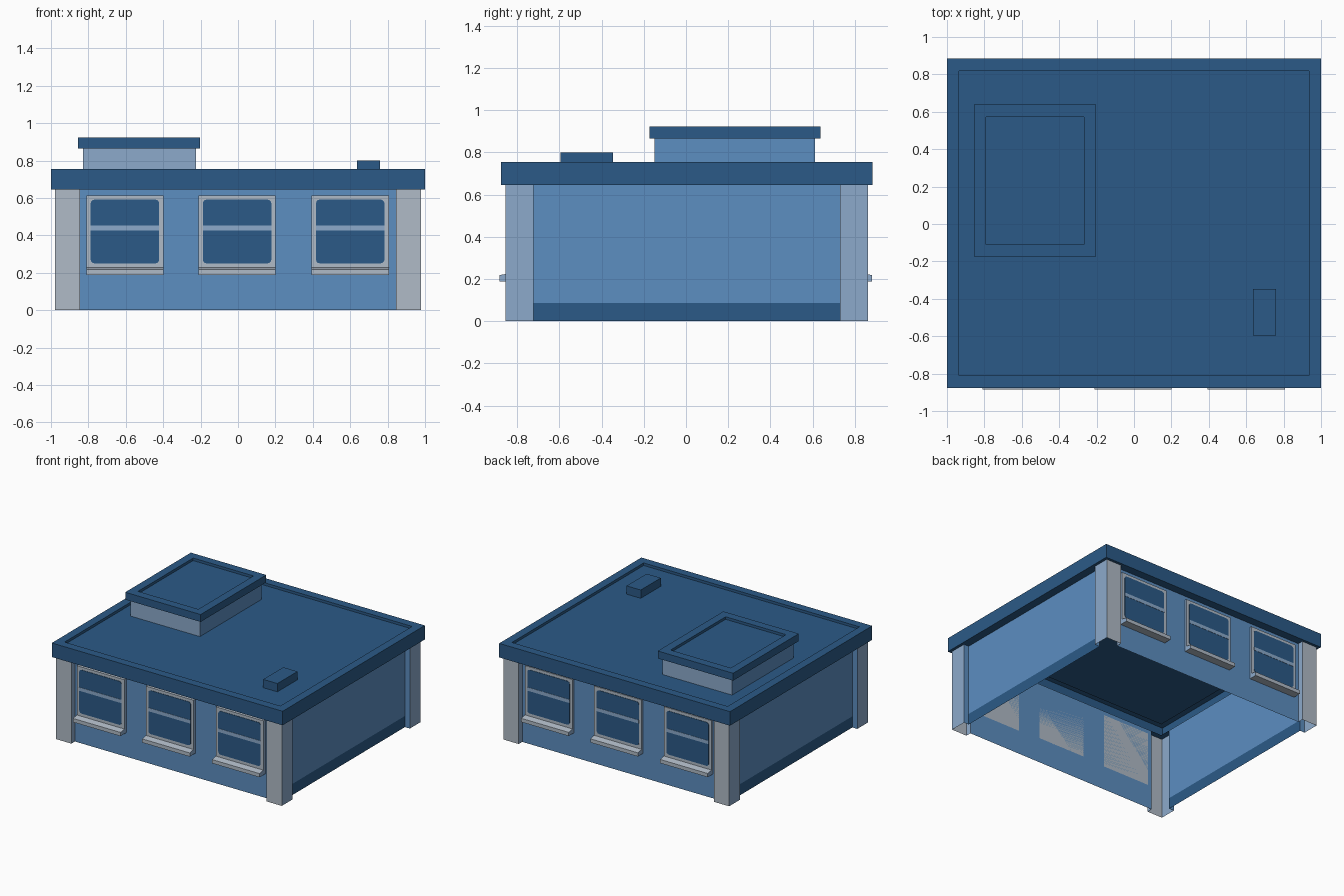
import bpy, bmesh, math

if "Cube" in bpy.data.objects:
    bpy.data.objects.remove(bpy.data.objects["Cube"])


def srgb(r, g, b):
    return tuple(((c / 255 + 0.055) / 1.055) ** 2.4 for c in (r, g, b)) + (1.0,)


def material(name, rgb):
    m = bpy.data.materials.new(name)
    m.diffuse_color = srgb(*rgb)
    m.use_nodes = True
    m.node_tree.nodes["Principled BSDF"].inputs["Base Color"].default_value = m.diffuse_color
    return m


ROOF, WALL, PALE, GREY = 0, 1, 2, 3
MATS = [material("dark blue", (43, 90, 135)), material("mid blue", (92, 142, 193)),
        material("pale blue", (140, 170, 203)), material("pale grey", (176, 187, 199))]
CY = 0.004  # the building sits slightly off centre because of the sills


def mesh_from_bm(name, bm, rule):
    """Colour the faces by a rule on normal and centre, return the mesh."""
    bm.normal_update()
    for f in bm.faces:
        f.material_index = rule(f.normal, f.calc_center_median())
    me = bpy.data.meshes.new(name)
    bm.to_mesh(me)
    bm.free()
    for m in MATS:
        me.materials.append(m)
    return me


def place(name, me, loc=(0, 0, 0), turn=0.0):
    ob = bpy.data.objects.new(name, me)
    ob.location = loc
    ob.rotation_euler.z = turn
    bpy.context.collection.objects.link(ob)
    return ob


def loft(name, loops, rule, cap=False):
    """Join stacked closed loops into a skin, optionally closing the last."""
    bm = bmesh.new()
    rows = [[bm.verts.new(p) for p in loop] for loop in loops]
    for a, b in zip(rows, rows[1:]):
        n = len(a)
        for i in range(n):
            j = (i + 1) % n
            bm.faces.new((a[i], a[j], b[j], b[i]))
    if cap:
        bm.faces.new(rows[-1])
    return mesh_from_bm(name, bm, rule)


def prism(name, outline, axis, lo, hi, rule):
    """Closed prism of a 2D outline pushed along x (y,z outline) or y (x,z outline)."""
    bm = bmesh.new()
    put = (lambda p, t: (t, p[0], p[1])) if axis == "x" else (lambda p, t: (p[0], t, p[1]))
    f = bm.faces.new([bm.verts.new(put(p, lo)) for p in outline])
    ext = bmesh.ops.extrude_face_region(bm, geom=[f], use_keep_orig=True)
    for v in ext["geom"]:
        if isinstance(v, bmesh.types.BMVert):
            v.co["xyz".index(axis)] = hi
    bmesh.ops.recalc_face_normals(bm, faces=bm.faces)
    return mesh_from_bm(name, bm, rule)


def rect(x0, x1, y0, y1, z):
    return [(x0, y0, z), (x1, y0, z), (x1, y1, z), (x0, y1, z)]


def flat_roof(name, x0, x1, y0, y1, z0, z1, rim=0.065, sink=0.02):
    """Slab with a raised rim around a sunken top, open underneath."""
    def inset(d, z):
        return rect(x0 + d, x1 - d, y0 + d, y1 - d, z)
    loops = [inset(rim, z0), inset(0, z0), inset(0, z1), inset(rim, z1), inset(rim, z1 - sink)]
    place(name, loft(name, loops, lambda n, c: ROOF, cap=True))


# Walls with projecting corner pillars, one open skin
px, py = 0.978, 0.859      # pillar faces
wx, wy = 0.935, 0.815      # wall faces
ix, iy = 0.845, 0.727      # inner pillar edges
quarter = [(wx, iy), (px, iy), (px, py), (ix, py), (ix, wy)]
plan = list(quarter)
plan += [(-x, y) for x, y in reversed(quarter)]
plan += [(-x, -y) for x, y in quarter]
plan += [(x, -y) for x, y in reversed(quarter)]


def wall_rule(n, c):
    y = abs(c.y - CY)
    if abs(n.x) > 0.5:
        if y < 0.5:                      # side walls carry a dark base band
            return ROOF if c.z < 0.08 else WALL
        return PALE
    return GREY if y > 0.84 else WALL


walls = [[(x, y + CY, z) for x, y in plan] for z in (0, 0.087, 0.645)]
place("walls_and_corner_pillars", loft("walls_and_corner_pillars", walls, wall_rule))

# Main roof
flat_roof("main_roof", -1, 1, CY - 0.88, CY + 0.88, 0.645, 0.755)

# Rooftop room with its own roof
room = [rect(-0.828, -0.225, -0.15, 0.612, z) for z in (0.735, 0.866)]
place("rooftop_room", loft("rooftop_room", room, lambda n, c: PALE if abs(n.y) > 0.5 else WALL))
flat_roof("rooftop_room_roof", -0.855, -0.202, -0.174, 0.638, 0.865, 0.923)

# Small roof vent
vent = [rect(0.635, 0.758, -0.595, -0.347, z) for z in (0.735, 0.8)]
place("roof_vent", loft("roof_vent", vent, lambda n, c: ROOF, cap=True))


# Window parts, modelled around the wall plane and facing -y
def trim_rule(n, c):
    return PALE if abs(n.x) > 0.5 else GREY


def box_outline(x0, x1, z0, z1):
    return [(x0, z0), (x1, z0), (x1, z1), (x0, z1)]


def rounded(x0, x1, z0, z1, r, steps=3):
    pts = []
    for k, (cx, cz) in enumerate([(x1 - r, z1 - r), (x0 + r, z1 - r), (x0 + r, z0 + r), (x1 - r, z0 + r)]):
        for s in range(steps + 1):
            a = math.pi / 2 * (k + s / steps)
            pts.append((cx + r * math.cos(a), cz + r * math.sin(a)))
    return pts


face = -0.026
parts = {
    "window_frame": prism("window_frame", box_outline(-0.206, 0.206, 0.2, 0.613),
                          "y", 0.0, face, trim_rule),
    "window_glass": prism("window_glass", rounded(-0.183, 0.183, 0.25, 0.591, 0.02),
                          "y", face, face - 0.003, lambda n, c: ROOF),
    "window_bar": prism("window_bar", box_outline(-0.183, 0.183, 0.425, 0.452),
                        "y", face, face - 0.005, lambda n, c: PALE),
    "window_sill": prism("window_sill", [(0, 0.189), (-0.073, 0.189), (-0.073, 0.218),
                                         (face, 0.227), (0, 0.227)],
                         "x", -0.206, 0.206, trim_rule),
}

# Three windows on the front, the same three turned around for the back
for side, sign, turn, y in (("front", 1, 0, CY - 0.815), ("back", -1, math.pi, CY + 0.805)):
    for i, x in enumerate((-0.605, -0.005, 0.6)):
        for name, me in parts.items():
            place(f"{side}_{name}_{i + 1}", me, (sign * x, y, 0), turn)
